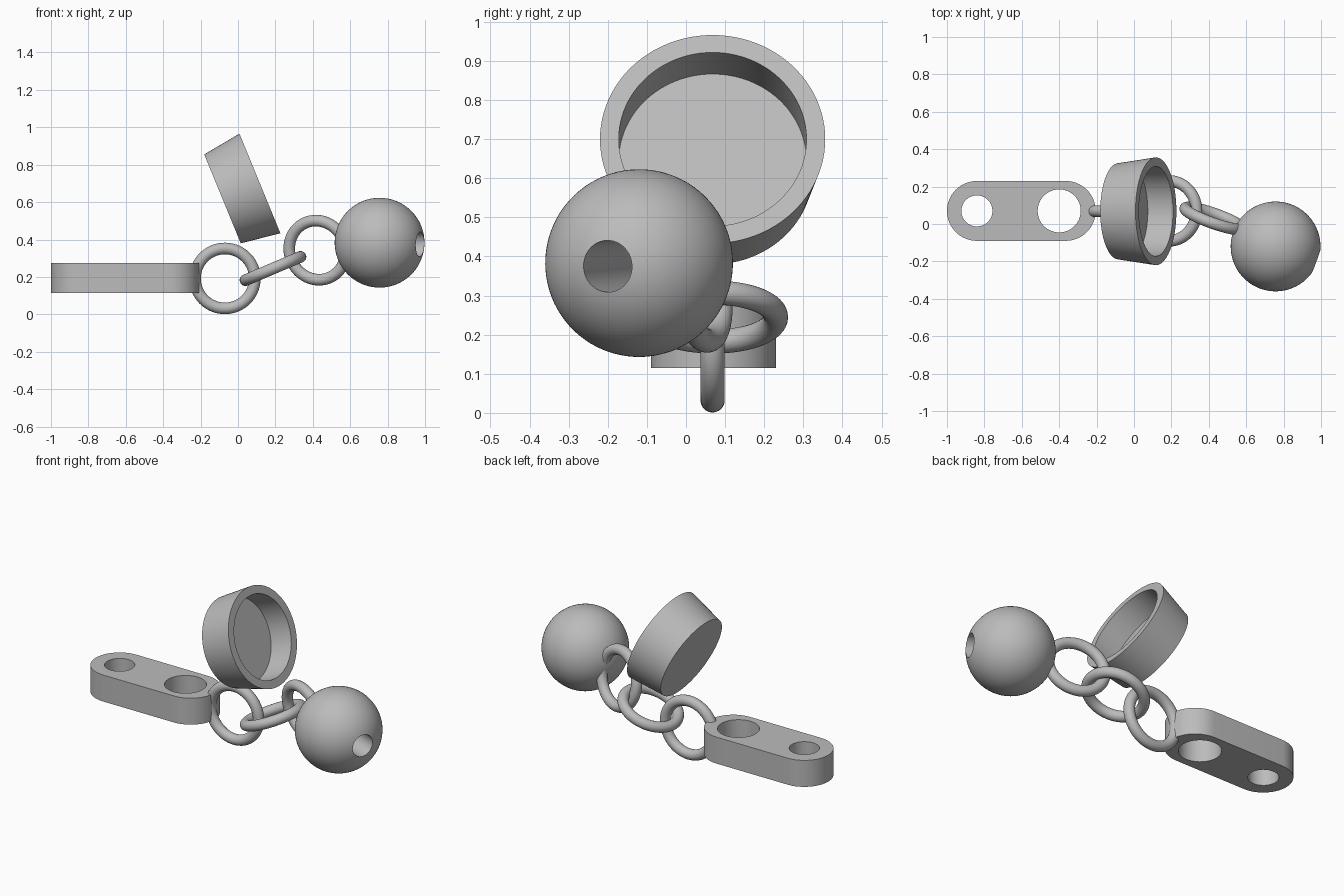
import bpy, bmesh
from math import cos, sin, pi, asin, radians
from mathutils import Vector, Matrix

cube = bpy.data.objects.get("Cube")
if cube:
    bpy.data.objects.remove(cube, do_unlink=True)

GREY = (0.5, 0.5, 0.5, 1)
mat = bpy.data.materials.new("plain grey")
mat.use_nodes = True
mat.diffuse_color = GREY
mat.node_tree.nodes["Principled BSDF"].inputs["Base Color"].default_value = GREY


def finish(obj):
    """Give the part its colour and smooth shading with sharp edges."""
    obj.data.materials.clear()
    obj.data.materials.append(mat)
    bpy.ops.object.select_all(action='DESELECT')
    obj.select_set(True)
    bpy.context.view_layer.objects.active = obj
    bpy.ops.object.shade_smooth_by_angle(angle=radians(35))


def aim(axis):
    return Vector(axis).to_track_quat('Z', 'Y')


def lathe(name, profile, centre, axis, steps=96):
    """Spin a (radius, height) profile about an axis."""
    bm = bmesh.new()
    verts = [bm.verts.new((r, 0, h)) for r, h in profile]
    edges = [bm.edges.new(pair) for pair in zip(verts, verts[1:])]
    bmesh.ops.spin(bm, geom=verts + edges, cent=(0, 0, 0), axis=(0, 0, 1),
                   angle=2 * pi, steps=steps, use_duplicate=False)
    bmesh.ops.remove_doubles(bm, verts=bm.verts, dist=1e-4)
    bmesh.ops.recalc_face_normals(bm, faces=bm.faces)
    bm.transform(Matrix.Translation(centre) @ aim(axis).to_matrix().to_4x4())
    mesh = bpy.data.meshes.new(name)
    bm.to_mesh(mesh)
    bm.free()
    obj = bpy.data.objects.new(name, mesh)
    bpy.context.collection.objects.link(obj)
    finish(obj)


def ring(name, centre, axis):
    bpy.ops.mesh.primitive_torus_add(
        major_radius=0.16, minor_radius=0.031, major_segments=72,
        minor_segments=24, location=centre, rotation=aim(axis).to_euler())
    obj = bpy.context.object
    obj.name = name
    finish(obj)


def arc(cx, r, start, end, n):
    return [(cx + r * cos(start + (end - start) * i / n),
             r * sin(start + (end - start) * i / n)) for i in range(n + 1)]


# Rounded bar with two through holes
outlines = [arc(-0.365, 0.16, -pi / 2, pi / 2, 32) + arc(-0.84, 0.16, pi / 2, 3 * pi / 2, 32),
            arc(-0.84, 0.083, 0, 2 * pi, 64)[:-1],
            arc(-0.40, 0.115, 0, 2 * pi, 64)[:-1]]
curve = bpy.data.curves.new("holed_bar", 'CURVE')
curve.dimensions = '2D'
curve.fill_mode = 'BOTH'
curve.extrude = 0.08
for pts in outlines:
    spline = curve.splines.new('POLY')
    spline.points.add(len(pts) - 1)
    for p, (x, y) in zip(spline.points, pts):
        p.co = (x, y, 0, 1)
    spline.use_cyclic_u = True
bar = bpy.data.objects.new("holed_bar", curve)
bar.location = (0, 0.07, 0.195)
bpy.context.collection.objects.link(bar)
bpy.ops.object.select_all(action='DESELECT')
bar.select_set(True)
bpy.context.view_layer.objects.active = bar
bpy.ops.object.convert(target='MESH')
bar = bpy.context.object
bm = bmesh.new()
bm.from_mesh(bar.data)
bmesh.ops.remove_doubles(bm, verts=bm.verts, dist=1e-5)
bmesh.ops.recalc_face_normals(bm, faces=bm.faces)
bm.to_mesh(bar.data)
bm.free()
finish(bar)

# Chain of three linked rings
ring("bar_ring", (-0.07, 0.068, 0.192), (0, 1, 0))
ring("middle_ring", (0.187, 0.07, 0.245), (-sin(radians(23)), 0, cos(radians(23))))
ring("ball_ring", (0.425, 0.03, 0.343), (0.33, 0.93, 0.16))

# Ball with a deep round bore
R, BORE = 0.24, 0.066
t0 = asin(BORE / R)
ball = [(0, -0.17), (BORE, -0.17)]
ball += [(R * sin(t), R * cos(t)) for t in (t0 + (pi - t0) * i / 48 for i in range(49))]
lathe("bored_ball", ball, (0.757, -0.12, 0.383), (0.937, -0.347, -0.035))

# Tapered cup, open towards the ball
cup = [(0, 0), (0.257, 0), (0.288, 0.2165), (0.24, 0.2165), (0.24, 0.071), (0, 0.071)]
lathe("tapered_cup", cup, (-0.083, 0.068, 0.6175), (0.925, 0, 0.38))
